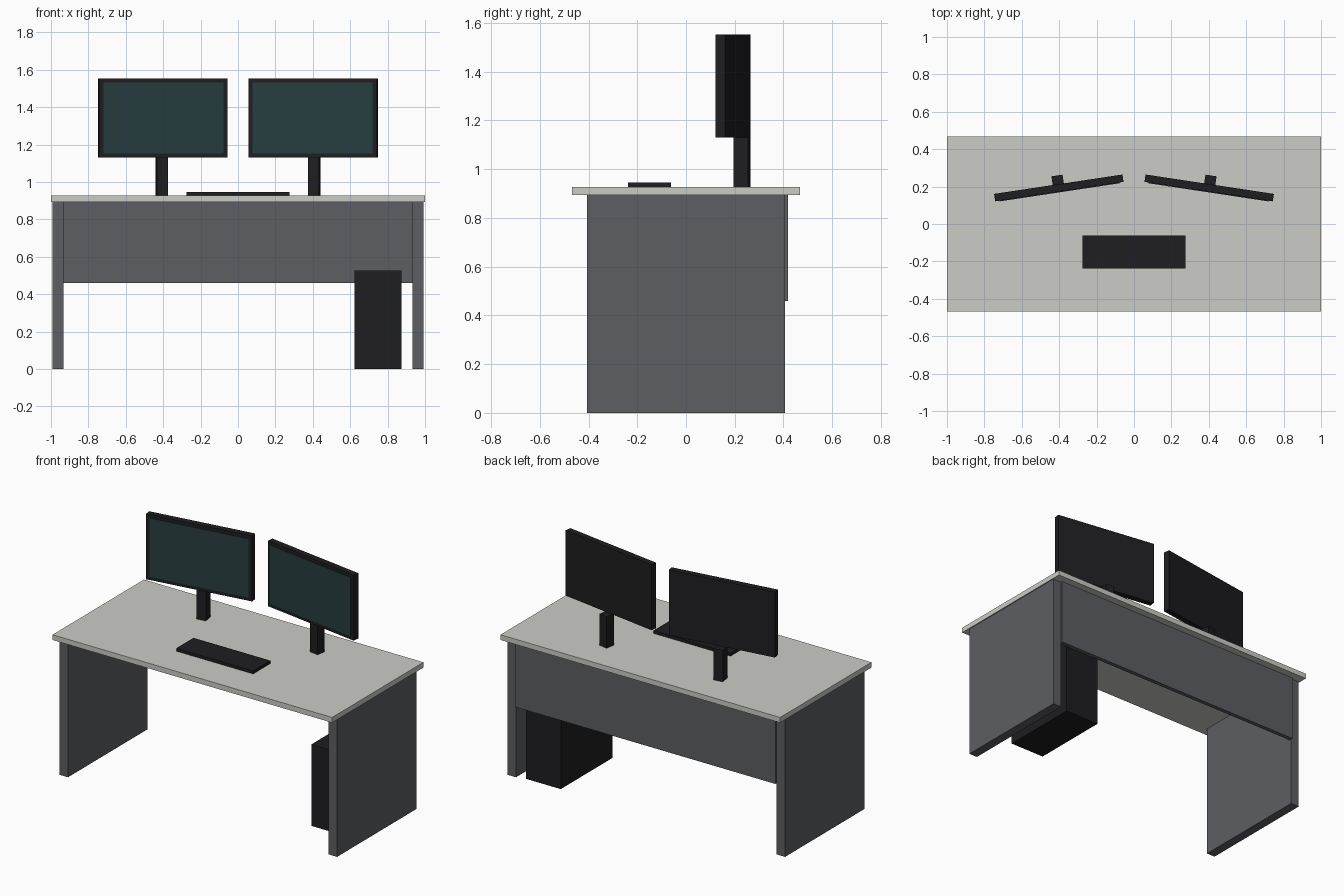
import bpy
from math import cos, sin
from mathutils import Matrix

if "Cube" in bpy.data.objects:
    bpy.data.objects.remove(bpy.data.objects["Cube"])


def material(name, rgb):
    m = bpy.data.materials.new(name)
    m.diffuse_color = (*rgb, 1)
    m.use_nodes = True
    m.node_tree.nodes["Principled BSDF"].inputs["Base Color"].default_value = m.diffuse_color
    return m


PALE = material("pale_laminate", (0.60, 0.60, 0.57))
GREY = material("dark_grey_panel", (0.11, 0.113, 0.122))
BLACK = material("black_plastic", (0.013, 0.013, 0.015))
GLASS = material("teal_screen", (0.02, 0.047, 0.05))


def box(name, lo, hi, mat, frame=Matrix()):
    """Box between two corners, placed in an optional local frame."""
    size = [b - a for a, b in zip(lo, hi)]
    mid = [(a + b) / 2 for a, b in zip(lo, hi)]
    bpy.ops.mesh.primitive_cube_add(size=1)
    ob = bpy.context.object
    ob.name = name
    ob.data.transform(Matrix.Translation(mid) @ Matrix.Diagonal((*size, 1)))
    ob.matrix_world = frame
    ob.data.materials.append(mat)
    return ob


# Desk: top and rear privacy panel between the legs
box("desk_top", (-1, -0.467, 0.893), (1, 0.467, 0.927), PALE)
box("rear_panel", (-0.932, 0.391, 0.46), (0.932, 0.418, 0.893), GREY)

# Mirrored parts: side panels and angled monitors
for side, s in (("left", -1), ("right", 1)):
    x0, x1 = sorted((s * 0.932, s * 0.993))
    box(side + "_side_panel", (x0, -0.406, 0), (x1, 0.406, 0.893), GREY)

    frame = Matrix.Translation((s * 0.402, 0.193, 0)) @ Matrix.Rotation(-s * 0.15, 4, 'Z')
    box(side + "_monitor_stand", (-0.03, 0.007, 0.927), (0.03, 0.067, 1.13), BLACK, frame)
    box(side + "_monitor_body", (-0.347, -0.02, 1.13), (0.347, 0.02, 1.553), BLACK, frame)
    box(side + "_monitor_screen", (-0.324, -0.024, 1.152), (0.324, -0.019, 1.532), GLASS, frame)

# Keyboard and computer tower
box("keyboard", (-0.275, -0.238, 0.927), (0.275, -0.062, 0.946), BLACK)
box("computer_tower", (0.623, -0.14, 0), (0.873, 0.39, 0.527), BLACK)
